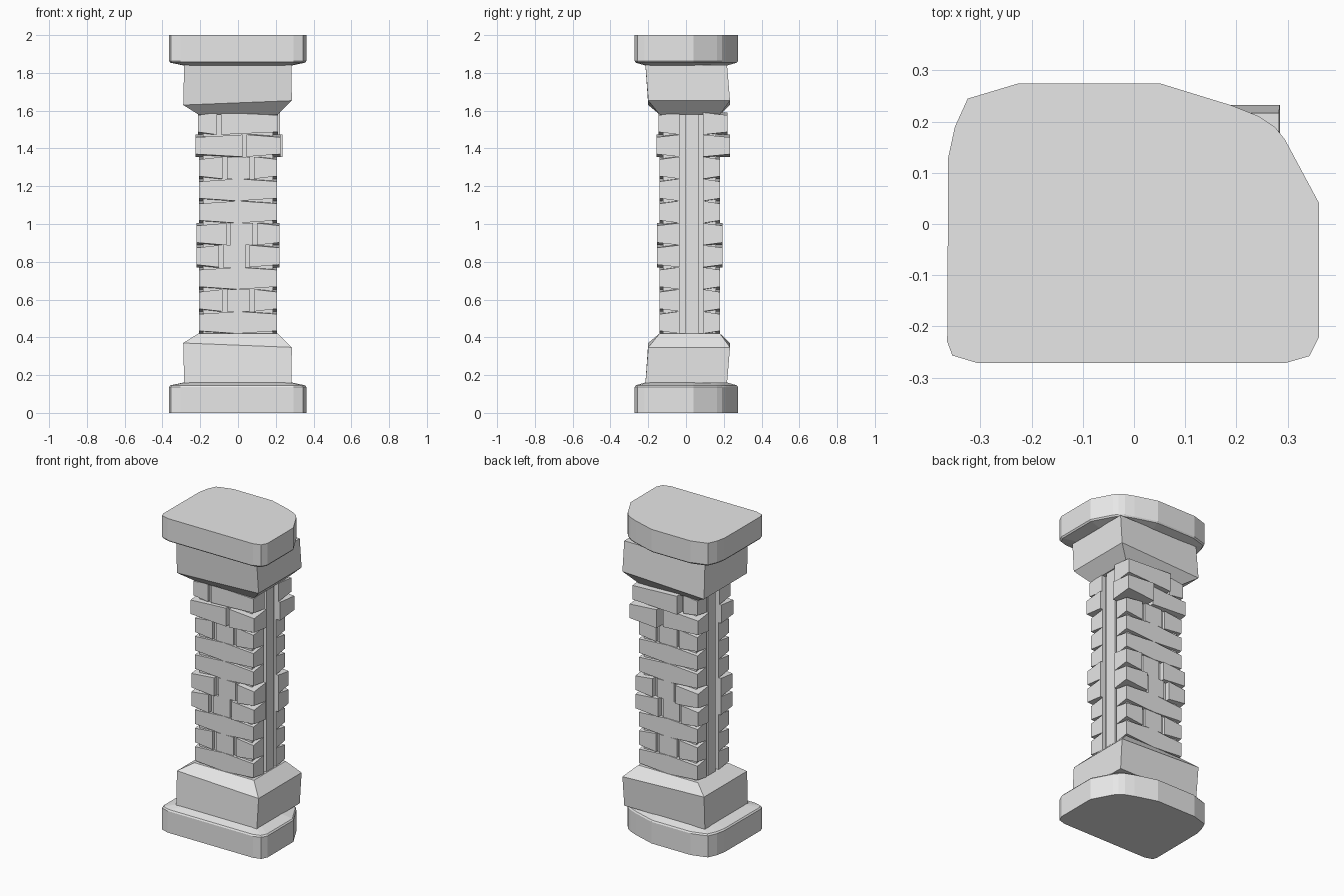
import bpy
import bmesh
from mathutils import Vector

cube = bpy.data.objects.get("Cube")
if cube:
    bpy.data.objects.remove(cube, do_unlink=True)

stone = bpy.data.materials.new("grey stone")
stone.use_nodes = True
grey = (0.8, 0.8, 0.8, 1)
stone.diffuse_color = grey
stone.node_tree.nodes["Principled BSDF"].inputs["Base Color"].default_value = grey


def finish(bm, name):
    bmesh.ops.recalc_face_normals(bm, faces=bm.faces)
    mesh = bpy.data.meshes.new(name)
    bm.to_mesh(mesh)
    bm.free()
    mesh.materials.append(stone)
    obj = bpy.data.objects.new(name, mesh)
    bpy.context.collection.objects.link(obj)
    return obj


def loft(name, rings, flip=False):
    """Skin a stack of equal point rings; flip turns it upside down within the height."""
    bm = bmesh.new()
    loops = [[bm.verts.new((x, y, 2 - z if flip else z)) for x, y, z in ring]
             for ring in rings]
    for low, high in zip(loops, loops[1:]):
        for i in range(len(low)):
            j = (i + 1) % len(low)
            bm.faces.new((low[i], low[j], high[j], high[i]))
    bm.faces.new(loops[0])
    bm.faces.new(loops[-1])
    return finish(bm, name)


def rectangle(x0, x1, y0, y1, z_left, z_right):
    return [(x0, y0, z_left), (x1, y0, z_right), (x1, y1, z_right), (x0, y1, z_left)]


def add_box(bm, low, high):
    low, high = Vector(low), Vector(high)
    verts = bmesh.ops.create_cube(bm, size=1)["verts"]
    for v in verts:
        v.co = Vector(high[i] if v.co[i] > 0 else low[i] for i in range(3))
    return verts


# Worn slab outline, shared by foot and top
outline = [(-.365, -.23), (-.355, -.257), (-.305, -.272), (.295, -.272),
           (.343, -.258), (.362, -.22), (.362, .04), (.295, .165),
           (.275, .19), (.245, .21), (.19, .232), (.05, .275),
           (-.225, .275), (-.325, .245), (-.35, .19), (-.363, .13)]


def slab_ring(scale, z):
    return [(x * scale, y * scale, z) for x, y in outline]


slab = [slab_ring(1, 0), slab_ring(1, .137), slab_ring(.98, .146), slab_ring(.8, .16)]

# Leaning block with a sloped shoulder
block = [rectangle(-.285, .283, -.215, .217, .157, .157),
         rectangle(-.29, .285, -.2, .233, .37, .347),
         rectangle(-.21, .21, -.14, .18, .42, .42)]

for label, flip in (("lower", False), ("upper", True)):
    loft(label + "_slab", slab, flip)
    loft(label + "_block", block, flip)

# Recessed core behind the masonry
bm = bmesh.new()
add_box(bm, (-.185, -.123, .4), (.185, .16, 1.6))
finish(bm, "shaft_core")

# Each course from the bottom: swell, left joint, right joint
courses = [(0, 0, 0), (0, -.07, .075), (0, 0, 0), (.015, -.09, .05),
           (.015, -.05, .09), (0, 0, 0), (0, 0, 0), (0, -.07, .075),
           (.018, .035, .035), (.006, -.1, -.1)]
height = 1.17 / len(courses)
middle_y = .02

for n, (swell, left, right) in enumerate(courses):
    bottom = .42 + n * height
    top = bottom + height
    half_joint = .011 if left else 0
    bm = bmesh.new()

    # Four corner stones, pinched along their outer vertical edge
    for sx in (-1, 1):
        for sy in (-1, 1):
            shift = .035 if sx > 0 and sy > 0 and top > 1.4 else 0
            outer_x = sx * (.206 + swell) + shift * .3
            outer_y = middle_y + sy * (.159 + swell) + shift
            inner_x = (left if sx < 0 else right) + sx * half_joint
            inner_y = -.035 if sy < 0 else .09
            xs = sorted((inner_x, outer_x))
            ys = sorted((inner_y, outer_y))
            for v in add_box(bm, (xs[0], ys[0], bottom), (xs[1], ys[1], top)):
                if abs(v.co.x - outer_x) < .001 and abs(v.co.y - outer_y) < .001:
                    v.co.z += .014 if v.co.z < bottom + .01 else -.014

    # Middle stones on the front, back and both sides
    if right > left:
        add_box(bm, (left + half_joint, -.138, bottom),
                (right - half_joint, .177, top))
    add_box(bm, (-.203, -.005, bottom), (.203, .07, top))
    finish(bm, "stone_course_" + str(n + 1))
